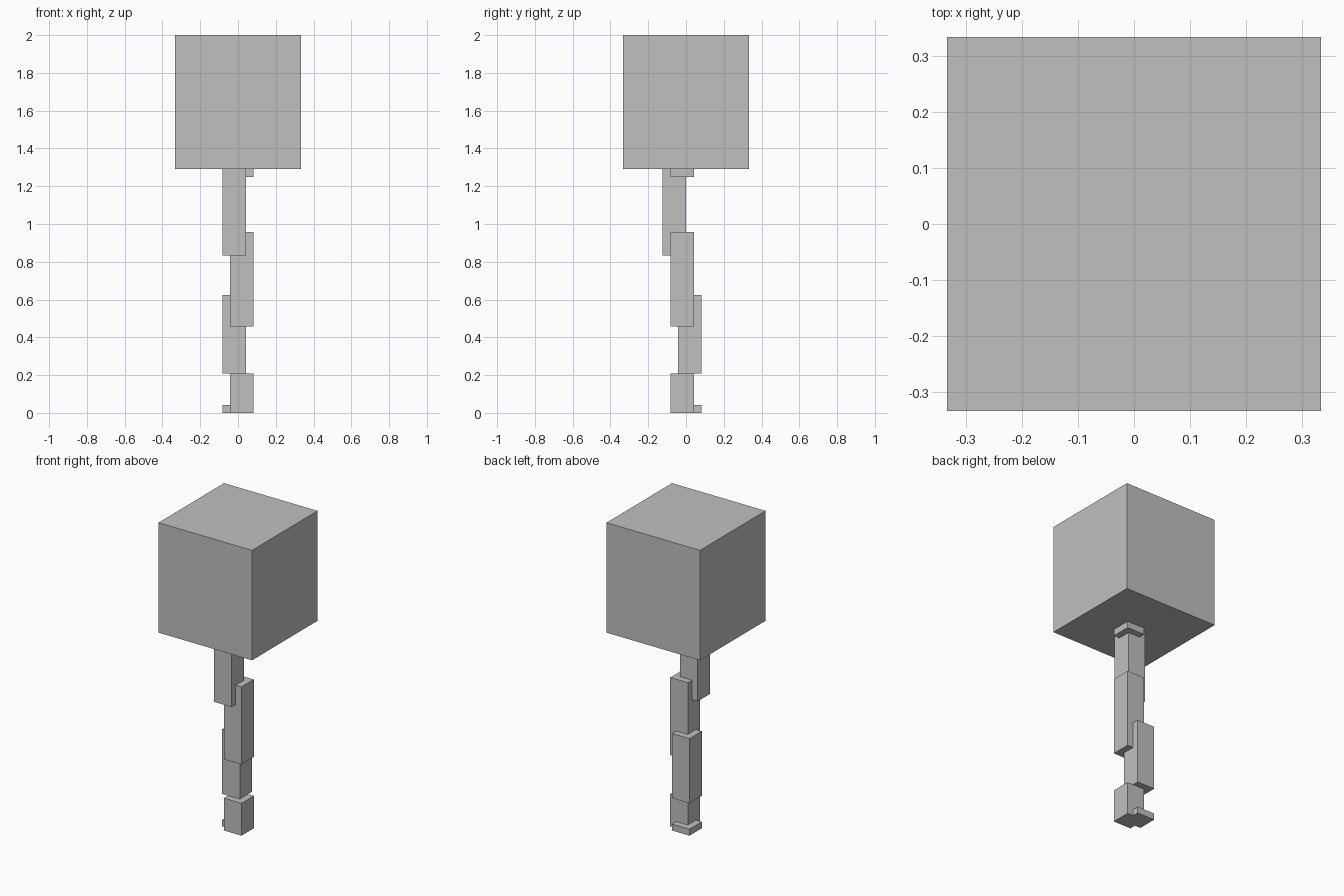
import bpy
from mathutils import Vector

old = bpy.data.objects.get("Cube")
if old:
    bpy.data.objects.remove(old, do_unlink=True)

UNIT = 1 / 24   # the whole model sits on a 48-unit-high block grid

grey = bpy.data.materials.new("light grey")
grey.use_nodes = True
colour = (0.53, 0.53, 0.53, 1)
grey.diffuse_color = colour
grey.node_tree.nodes["Principled BSDF"].inputs["Base Color"].default_value = colour


def block(name, low, high):
    """Box between two corners given in grid units."""
    low, high = Vector(low) * UNIT, Vector(high) * UNIT
    bpy.ops.mesh.primitive_cube_add(size=1, location=(low + high) / 2)
    obj = bpy.context.object
    obj.name = name
    for v in obj.data.vertices:
        v.co *= high - low
    obj.data.materials.append(grey)


def stem_block(name, x, y, bottom, top):
    """Stem piece, three units square."""
    block(name, (x, y, bottom), (x + 3, y + 3, top))


# Crooked stem, from the ground up
stem_block("stem_root", -2, -1, 0, 1)
stem_block("stem_base", -1, -2, 0, 5)
stem_block("stem_lower", -2, -1, 5, 15)
stem_block("stem_middle", -1, -2, 11, 23)
stem_block("stem_upper", -2, -3, 20, 32)
stem_block("stem_top", -1, -2, 30, 32)

# Large block on top
block("crown", (-8, -8, 31), (8, 8, 48))
